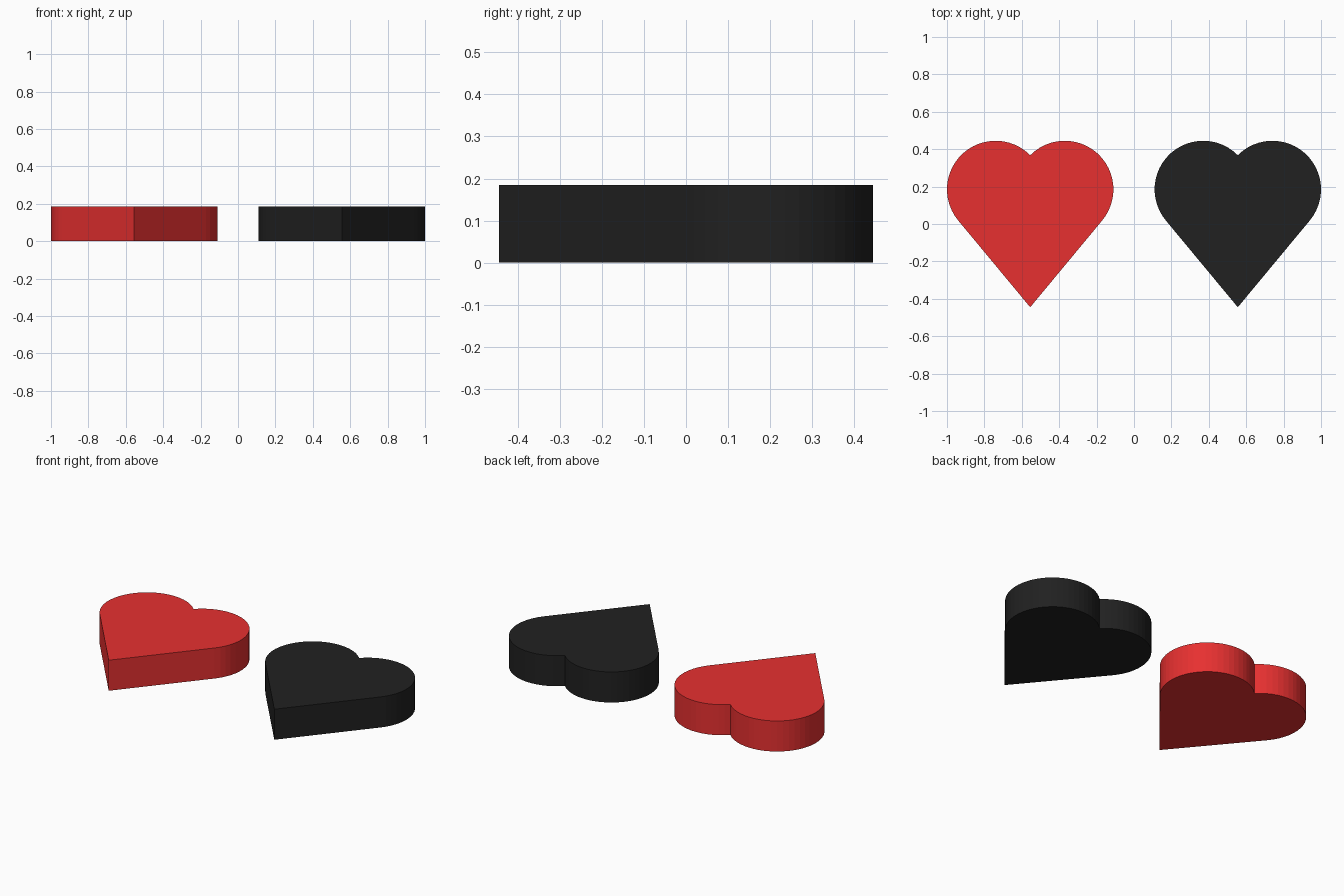
import bpy, bmesh
from math import sin, cos, asin, acos, atan2, hypot, pi, sqrt

if "Cube" in bpy.data.objects:
    bpy.data.objects.remove(bpy.data.objects["Cube"])

R = 0.26        # lobe radius
LX = LY = 0.185  # lobe centre offset
TIP = -0.445
HEIGHT = 0.185
STEPS = 24


def heart_outline():
    # right lobe arc: from the tangent point of the lower edge up to the notch
    dist = hypot(LX, LY - TIP)
    start = atan2(LY - TIP, LX) - asin(R / dist) - pi / 2
    end = acos(-LX / R)
    right = []
    for i in range(STEPS):
        a = start + (end - start) * i / STEPS
        right.append((LX + R * cos(a), LY + R * sin(a)))
    notch = (0, LY + sqrt(R * R - LX * LX))
    left = [(-x, y) for x, y in reversed(right)]
    return [(0, TIP)] + right + [notch] + left


def heart(name, x, color):
    bm = bmesh.new()
    base = bm.faces.new([bm.verts.new((px, py, 0)) for px, py in heart_outline()])
    top = bmesh.ops.extrude_face_region(bm, geom=[base], use_keep_orig=True)["geom"]
    bmesh.ops.translate(bm, vec=(0, 0, HEIGHT),
                        verts=[v for v in top if isinstance(v, bmesh.types.BMVert)])
    bmesh.ops.recalc_face_normals(bm, faces=bm.faces)
    mesh = bpy.data.meshes.new(name)
    bm.to_mesh(mesh)
    bm.free()
    mat = bpy.data.materials.new(name + "_color")
    mat.diffuse_color = color
    mat.use_nodes = True
    mat.node_tree.nodes["Principled BSDF"].inputs["Base Color"].default_value = mat.diffuse_color
    mesh.materials.append(mat)
    ob = bpy.data.objects.new(name, mesh)
    ob.location.x = x
    bpy.context.collection.objects.link(ob)


# two extruded hearts side by side
heart("red_heart", -0.555, (0.8, 0.03, 0.03, 1))
heart("black_heart", 0.555, (0.015, 0.015, 0.015, 1))
